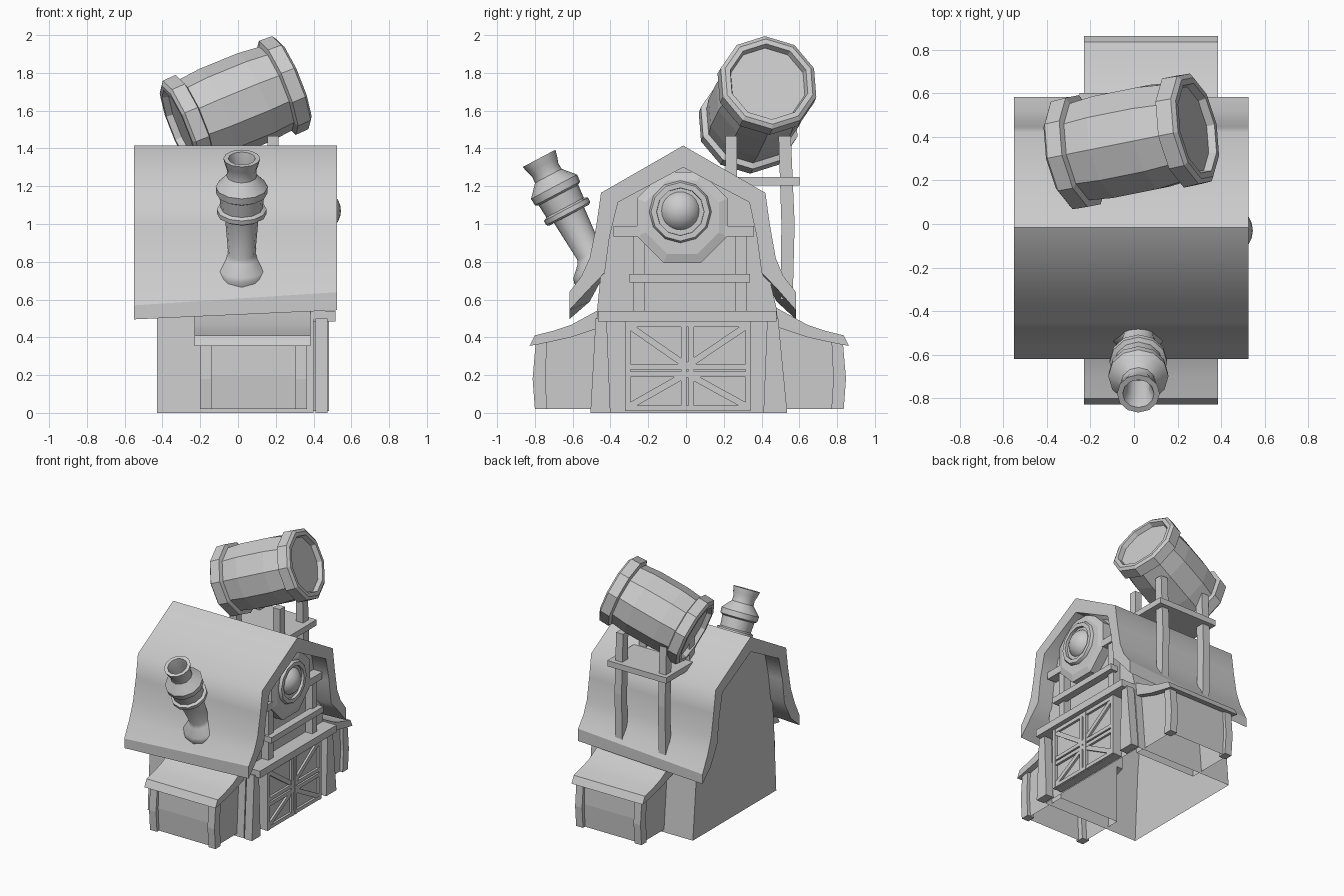
import bpy, bmesh, math
from mathutils import Vector

if "Cube" in bpy.data.objects:
    bpy.data.objects.remove(bpy.data.objects["Cube"])


def finish(name, bm, smooth=None):
    bmesh.ops.recalc_face_normals(bm, faces=bm.faces[:])
    me = bpy.data.meshes.new(name)
    bm.to_mesh(me)
    bm.free()
    ob = bpy.data.objects.new(name, me)
    bpy.context.collection.objects.link(ob)
    if smooth:
        bpy.context.view_layer.objects.active = ob
        ob.select_set(True)
        bpy.ops.object.shade_smooth_by_angle(angle=math.radians(smooth))
        ob.select_set(False)
    return ob


def prism(name, pts, x0, x1, smooth=None, move=None, open_first=False):
    """Extrude a (y, z) outline along x; move(x, y, z) may bend it."""
    bm = bmesh.new()
    move = move or (lambda x, y, z: (x, y, z))
    a, b = [[bm.verts.new(move(x, y, z)) for y, z in pts] for x in (x0, x1)]
    n = len(pts)
    bm.faces.new(a)
    bm.faces.new(b[::-1])
    for i in range(1 if open_first else 0, n):
        j = (i + 1) % n
        bm.faces.new((a[i], b[i], b[j], a[j]))
    return finish(name, bm, smooth)


def box(name, x0, x1, y0, y1, z0, z1):
    return prism(name, [(y0, z0), (y1, z0), (y1, z1), (y0, z1)], x0, x1)


def bar(name, p, q, w, x0, x1):
    """Flat bar from p to q in the (y, z) plane."""
    d = Vector((q[0] - p[0], q[1] - p[1])).normalized() * w / 2
    n = (-d.y, d.x)
    return prism(name, [(p[0] + n[0], p[1] + n[1]), (q[0] + n[0], q[1] + n[1]),
                        (q[0] - n[0], q[1] - n[1]), (p[0] - n[0], p[1] - n[1])], x0, x1)


def lathe(name, prof, p, q, sides, smooth=None, spin=0.0):
    """Revolve (t, r) profile around the axis p to q; capped at both ends."""
    p, q = Vector(p), Vector(q)
    rot = (q - p).to_track_quat('Z', 'Y')
    bm = bmesh.new()
    rings = []
    for t, r in prof:
        rings.append([bm.verts.new(p + rot @ Vector((
            r * math.cos(spin + math.tau * i / sides),
            r * math.sin(spin + math.tau * i / sides), t))) for i in range(sides)])
    for a, b in zip(rings, rings[1:]):
        for i in range(sides):
            j = (i + 1) % sides
            bm.faces.new((a[i], a[j], b[j], b[i]))
    bm.faces.new(rings[0])
    bm.faces.new(rings[-1])
    return finish(name, bm, smooth)


# main body, open underneath
prism("body", [(-.5, 0), (.53, 0), (.48, .55), (.41, .85), (.37, .99), (.33, 1.13),
               (-.015, 1.33), (-.36, 1.13), (-.40, .99), (-.44, .85), (-.47, .55)],
      -.43, .40, open_first=True)

# curved roof, eaves rising toward the door end
outer = [(-.618, .605), (-.555, .71), (-.51, .82), (-.475, .99), (-.45, 1.165), (-.015, 1.415),
         (.42, 1.165), (.445, .99), (.475, .82), (.515, .715), (.582, .605)]
inner = [(.582, .52), (.48, .625), (.40, .74), (.375, .93), (.335, 1.115), (-.015, 1.30),
         (-.36, 1.115), (-.405, .93), (-.43, .74), (-.51, .625), (-.618, .52)]


def lift(x, y, z):
    lo, hi = (.045, .065)
    k = min(1, max(0, (.75 - z) / .12))
    return x, y, z + k * (hi if z > .56 else lo) * x


roof = prism("roof", outer + inner, -.55, .525, 55, lift)
for e in roof.data.edges:
    ys = [roof.data.vertices[v].co.y for v in e.vertices]
    if all(y > .58 for y in ys) or all(y < -.61 for y in ys):
        e.use_edge_sharp = True

# lean-to sheds on both sides
for side, f in (("front", lambda y: y), ("back", lambda y: .035 - y)):
    def pts(l):
        return [(f(y), z) for y, z in l]
    prism(side + "_shed_roof", pts([(-.40, .58), (-.50, .525), (-.61, .465), (-.70, .435),
          (-.80, .41), (-.828, .355), (-.77, .365), (-.61, .40), (-.40, .47)]), -.23, .385, 30)
    prism(side + "_shed_wall", pts([(-.40, .02), (-.775, .02), (-.785, .2), (-.775, .39),
                                    (-.60, .43), (-.40, .50)]), -.18, .34, open_first=True)
    for x in (-.20, .305):
        prism(side + "_shed_post", pts([(-.80, .02), (-.812, .18), (-.795, .38), (-.735, .39),
                                        (-.745, .18), (-.735, .02)]), x, x + .06)

# corner posts and main beam of the gable
prism("left_corner_post", [(-.506, 0), (-.40, 0), (-.42, .50), (-.478, .50)], .41, .475)
prism("right_corner_post", [(.536, 0), (.41, 0), (.43, .50), (.488, .50)], .41, .475)
box("main_beam", .38, .515, -.465, .48, .485, .54)

# barn door
box("door_panel", .39, .462, -.32, .34, .01, .485)
for y in (-.308, -.012, .028, .328):
    box("door_stile", .45, .482, y - .014, y + .014, .01, .485)
for z in (.025, .205, .245, .47):
    box("door_rail", .45, .48, -.32, .34, z - .014, z + .014)
for y in (-.30, .32):
    for z in (.035, .46):
        bar("door_brace", (y, z), (.005, .228 + (.02 if z > .2 else -.02)), .034, .45, .478)

# upper gable framing
box("upper_beam", .38, .475, -.385, .36, .935, .99)
for y in (-.25, .29):
    box("upper_post", .38, .46, y - .03, y + .03, .53, .94)
box("balcony_rail", .44, .50, -.30, .34, .69, .735)

# round window: wide back plate, raised ring and domed glass
lathe("window_plate", [(0, .26), (.10, .26), (.115, .21), (.115, .15)],
      (.37, -.02, 1.035), (.5, -.02, 1.035), 8, None, math.pi / 8)
lathe("window_ring", [(0, .165), (.12, .165), (.135, .155), (.135, .126), (.06, .122)],
      (.37, -.03, 1.065), (.5, -.03, 1.065), 12, 35)
bm = bmesh.new()
bmesh.ops.create_uvsphere(bm, u_segments=20, v_segments=12, radius=.115)
bmesh.ops.translate(bm, verts=bm.verts[:], vec=(.43, -.03, 1.07))
finish("window_glass", bm, 40)

# leaning chimney
lathe("chimney", [(-.04, .14), (0, .145), (.025, .135), (.075, .085), (.10, .072), (.33, .09),
                  (.33, .118), (.34, .132), (.365, .132), (.375, .112), (.45, .118), (.46, .135),
                  (.50, .138), (.525, .115), (.565, .08), (.60, .078), (.63, .088), (.67, .098),
                  (.67, .072), (.60, .055), (.45, .05)],
      (.02, -.465, .755), (.02, -.777, 1.346), 12, 35)

# water tower platform and legs
box("tower_platform", -.25, .26, .19, .60, 1.205, 1.25)
for x in (-.19, .185):
    box("tower_inner_leg", x - .03, x + .03, .21, .27, 1.0, 1.465)
    prism("tower_outer_leg", [(.49, 1.465), (.555, 1.465), (.575, 1.0), (.565, .60),
                              (.50, .60), (.505, 1.0)], x - .03, x + .03)

# tilted barrel with end bands and recessed lids
L = .665
half = [(.035, .205), (0, .215), (0, .243), (.015, .265), (.09, .268), (.10, .238), (.22, .25)]
prof = half + [(L - t, r) for t, r in half[::-1]]
lathe("water_barrel", prof, (-.315, .318, 1.507), (.293, .44, 1.755), 10, None, math.pi / 10)
